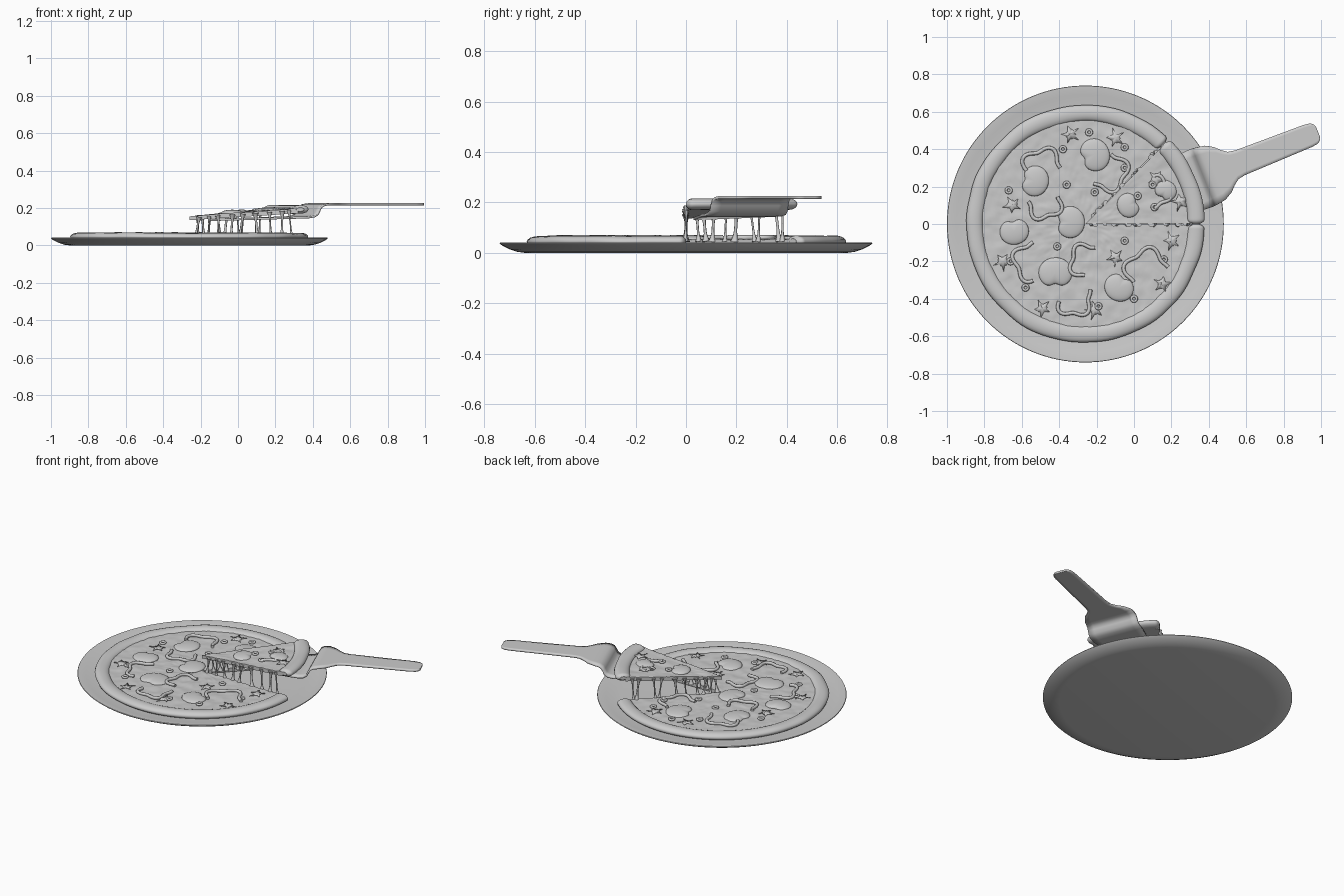
import bpy, bmesh, math, random
from mathutils import Vector, noise

if "Cube" in bpy.data.objects:
    bpy.data.objects.remove(bpy.data.objects["Cube"])

random.seed(4)
CX = -0.26          # centre of plate and pizza
A_CUT = math.radians(45.5)
LIFT, TILT = 0.102, 0.045


def finish(name, bm, angle=40):
    bmesh.ops.remove_doubles(bm, verts=bm.verts, dist=1e-5)
    bmesh.ops.recalc_face_normals(bm, faces=bm.faces)
    me = bpy.data.meshes.new(name)
    bm.to_mesh(me)
    bm.free()
    ob = bpy.data.objects.new(name, me)
    bpy.context.collection.objects.link(ob)
    bpy.ops.object.select_all(action='DESELECT')
    ob.select_set(True)
    bpy.context.view_layer.objects.active = ob
    bpy.ops.object.shade_smooth_by_angle(angle=math.radians(angle))
    return ob


def revolve(name, profile, a0, a1, n, shape):
    """Sweep a closed (r, z) profile; shape(r, a, z) gives the final point."""
    bm = bmesh.new()
    full = abs(a1 - a0 - math.tau) < 1e-6
    rings = []
    for i in range(n if full else n + 1):
        a = a0 + (a1 - a0) * i / n
        rings.append([bm.verts.new(shape(r, a, z)) for r, z in profile])
    m = len(profile)
    for i in range(n):
        p, q = rings[i], rings[(i + 1) % len(rings)]
        for j in range(m):
            k = (j + 1) % m
            bm.faces.new((p[j], p[k], q[k], q[j]))
    if not full:
        bm.faces.new(rings[0])
        bm.faces.new(rings[-1])
    return finish(name, bm)


def polar(r, a, z):
    return Vector((CX + r * math.cos(a), r * math.sin(a), z))


def on_slice(x, y):
    r, a = math.hypot(x - CX, y), math.atan2(y, x - CX)
    return 0 <= a <= A_CUT and r < 0.66


def surface(x, y):
    r = math.hypot(x - CX, y)
    return 0.054 + (LIFT + TILT * r / 0.63 if on_slice(x, y) else 0)


# Plate
plate = [(0, 0), (0.64, 0), (0.67, 0.004), (0.70, 0.014), (0.73, 0.029), (0.74, 0.037), (0.738, 0.041),
         (0.73, 0.041), (0.69, 0.035), (0.64, 0.028), (0.60, 0.025), (0, 0.025)]
revolve("plate", plate, 0, math.tau, 128, polar)


# Pizza base and lifted slice share one filling profile
def bumpy(r, a, z):
    p = polar(r, a, z)
    if z > 0.05:
        p.z += 0.004 * noise.noise(p * 18) + 0.0025 * noise.noise(p * 50)
    return p


def lifted(r, a, z):
    p = bumpy(r, a, z)
    p.z += LIFT + TILT * r / 0.63
    return p


filling = [(0, 0.033), (0.58, 0.028)] + [(0.58 * (1 - i / 40), 0.054) for i in range(41)]
revolve("pizza_base", filling, A_CUT + 0.008, math.tau - 0.008, 180, bumpy)
revolve("lifted_slice", filling, 0.004, A_CUT - 0.004, 30, lifted)


# Crusts with rounded ends
def crust(name, a0, a1, n, lift):
    bm = bmesh.new()
    rings, cap = [], 0.04
    for i in range(n + 1):
        t = 0.5 - 0.5 * math.cos(math.pi * i / n)
        a = a0 + (a1 - a0) * t
        d = min(a - a0, a1 - a, cap) / cap
        s = max(0.45, math.sqrt(max(0, 1 - (1 - d) ** 2)))
        ring = []
        for j in range(16):
            b = math.tau * j / 16
            p = polar(0.592 + 0.044 * s * math.cos(b), a, 0.045 + 0.023 * s * math.sin(b))
            p += Vector((p.x - CX, p.y, 0.3)) * 0.012 * noise.noise(Vector((p.x * 6, p.y * 6, lift)))
            p.z += lift
            ring.append(bm.verts.new(p))
        rings.append(ring)
    for p, q in zip(rings, rings[1:]):
        for j in range(16):
            bm.faces.new((p[j], p[j - 1], q[j - 1], q[j]))
    bm.faces.new(rings[0])
    bm.faces.new(rings[-1])
    finish(name, bm, 50)


crust("base_crust", A_CUT, math.tau, 200, 0)
crust("slice_crust", 0.0, A_CUT, 40, LIFT + TILT)


# Tubes for peppers and cheese strands
def tube(name, points, radii, flat=1.0):
    cu = bpy.data.curves.new(name, 'CURVE')
    cu.dimensions = '3D'
    cu.bevel_depth = 1.0
    cu.bevel_resolution = 2
    cu.use_fill_caps = True
    sp = cu.splines.new('POLY')
    sp.points.add(len(points) - 1)
    for sp_p, p, r in zip(sp.points, points, radii):
        sp_p.co = (*p, 1)
        sp_p.radius = r
    sp.use_smooth = True
    ob = bpy.data.objects.new(name, cu)
    bpy.context.collection.objects.link(ob)


# Pepper strips: centre, radius, start and end angle
for x, y, r, s, e in [(-0.49, 0.30, 0.10, 0, 190), (-0.14, 0.28, 0.10, -140, 80), (-0.48, 0.12, 0.09, 180, 380),
                      (-0.54, -0.20, 0.10, 90, 270), (-0.25, -0.20, 0.09, 60, 260), (-0.32, -0.40, 0.09, 190, 390),
                      (0.07, -0.25, 0.11, 10, 220), (0.11, 0.17, 0.08, -90, 90)]:
    pts = []
    for i in range(33):
        a = math.radians(s + (e - s) * i / 32)
        rr = r * (1 + 0.16 * math.cos(4 * a + x * 9))
        px, py = x + rr * math.cos(a), y + rr * math.sin(a)
        pts.append((px, py, surface(x, y) + 0.006))
    tube("pepper_strip", pts, [0.010] * 33)


# Tomato / mushroom domes: position, size and direction of the notch
for x, y, s, notch in [(-0.21, 0.37, 0.088, 200), (-0.53, 0.23, 0.082, 170), (-0.34, 0.01, 0.085, 180),
                       (-0.64, -0.04, 0.078, 100), (-0.42, -0.26, 0.09, 270), (-0.08, -0.34, 0.08, 60),
                       (-0.03, 0.10, 0.066, 20), (0.17, 0.18, 0.06, 240)]:
    bm = bmesh.new()
    bmesh.ops.create_uvsphere(bm, u_segments=32, v_segments=14, radius=1)
    n = math.radians(notch)
    for v in bm.verts:
        a = math.atan2(v.co.y, v.co.x) - n
        k = s * (1 - 0.25 * math.exp(-(math.remainder(a, math.tau) / 0.4) ** 2) - 0.10 * math.cos(a) ** 2)
        v.co = (x + v.co.x * k, y + v.co.y * k, surface(x, y) + 0.017 * v.co.z)
    finish("sliced_topping", bm, 60)


# Olive rings
for x, y in [(-0.24, 0.49), (-0.05, 0.41), (-0.38, 0.40), (-0.05, 0.30), (-0.67, 0.18), (-0.36, 0.21),
             (-0.21, 0.17), (-0.66, -0.20), (-0.58, -0.34), (-0.05, -0.09), (0.16, -0.19), (-0.41, -0.12),
             (0.0, -0.40), (-0.19, -0.44), (0.11, 0.09), (0.10, 0.21), (0.02, 0.15)]:
    bpy.ops.mesh.primitive_torus_add(location=(x, y, surface(x, y) + 0.005), major_radius=0.014,
                                     minor_radius=0.007, major_segments=20, minor_segments=8)
    bpy.context.object.name = "olive_ring"
    bpy.ops.object.shade_smooth()

# Jagged herb leaves
for x, y in [(-0.49, -0.45), (-0.21, -0.46), (0.15, -0.32), (0.20, -0.09), (-0.10, -0.18), (-0.34, 0.48),
             (-0.65, 0.10), (-0.10, 0.46), (0.25, 0.12), (-0.70, -0.2), (0.12, 0.24)]:
    bm = bmesh.new()
    turn, rim = random.random() * 6, []
    for i in range(20):
        a = turn + math.tau * i / 20
        r = random.uniform(0.042, 0.058) * (0.5 + 0.5 * abs(math.sin(2.5 * (a - turn)))) * (0.6 if i % 2 else 1)
        rim.append(bm.verts.new((x + r * math.cos(a), y + r * math.sin(a),
                                 surface(x, y) + 0.004 + random.uniform(0, 0.006))))
    mid = bm.verts.new((x, y, surface(x, y) + 0.008))
    for i in range(20):
        bm.faces.new((rim[i - 1], rim[i], mid))
    leaf = finish("herb_leaf", bm, 30)
    leaf.modifiers.new("thickness", 'SOLIDIFY').thickness = 0.002

# Stretched cheese strands along both cut edges
for ang, inset in ((0.0, 0.006), (A_CUT, -0.006)):
    for r in (0.05, 0.10, 0.16, 0.225, 0.29, 0.355, 0.42, 0.49, 0.54):
        r += random.uniform(-0.012, 0.012)
        thick = random.uniform(0.006, 0.010)
        top, low = polar(r, ang + inset, 0.046 + LIFT + TILT * r / 0.63), polar(r + random.uniform(-0.02, 0.02), ang - inset, 0.045)
        pts = [low.lerp(top, i / 10) for i in range(11)]
        tube("cheese_strand", pts, [thick * (0.65 + 1.3 * abs(i / 5 - 1) ** 3) for i in range(11)])

# Pizza server: distance along axis, half width, height
stations = [(0.12, 0.015, 0.136), (0.55, 0.15, 0.148), (0.62, 0.163, 0.150), (0.655, 0.165, 0.155),
            (0.675, 0.165, 0.168), (0.685, 0.164, 0.19), (0.695, 0.163, 0.206), (0.715, 0.16, 0.216),
            (0.745, 0.155, 0.22), (0.79, 0.13, 0.22), (0.82, 0.10, 0.22), (0.85, 0.078, 0.22), (0.89, 0.071, 0.22),
            (1.28, 0.063, 0.22), (1.315, 0.058, 0.22), (1.332, 0.045, 0.22), (1.338, 0.03, 0.22)]
bm = bmesh.new()
axis = math.radians(21.6)
d, side = Vector((math.cos(axis), math.sin(axis), 0)), Vector((-math.sin(axis), math.cos(axis), 0))
rows = [[bm.verts.new(Vector((CX, 0, z)) + d * u + side * w * (j / 4 - 1)) for j in range(9)]
        for u, w, z in stations]
for p, q in zip(rows, rows[1:]):
    for j in range(8):
        bm.faces.new((p[j], p[j + 1], q[j + 1], q[j]))
server = finish("pizza_server", bm, 45)
mod = server.modifiers.new("thickness", 'SOLIDIFY')
mod.thickness, mod.offset = 0.011, 0
